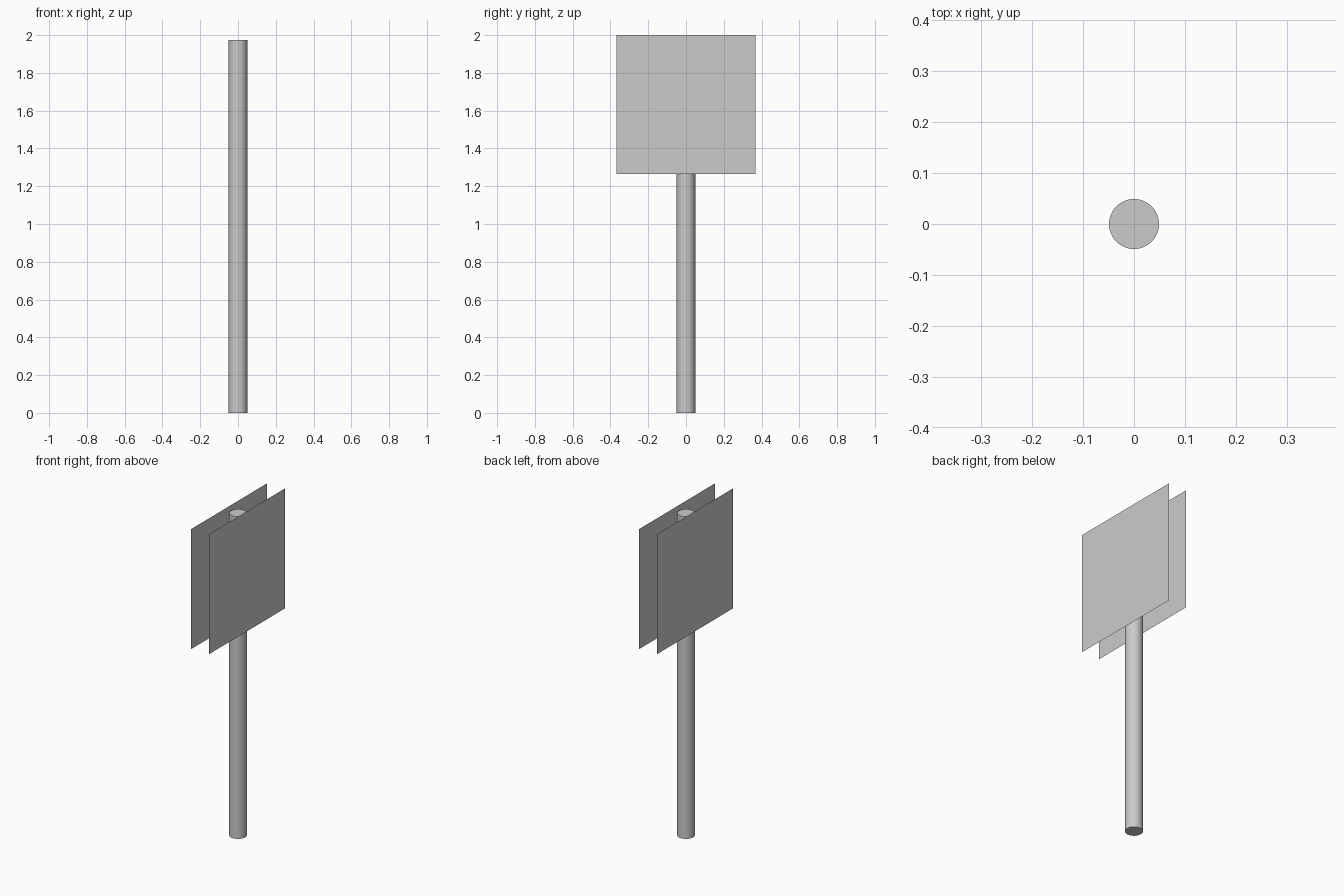
import bpy
import math

cube = bpy.data.objects.get("Cube")
if cube:
    bpy.data.objects.remove(cube, do_unlink=True)

POLE_RADIUS, POLE_HEIGHT = 0.049, 1.975
PANEL_SIZE, PANEL_OFFSET, TOP = 0.735, 0.06, 2.0

grey = bpy.data.materials.new("light grey")
grey.use_nodes = True
colour = (0.6, 0.6, 0.6, 1)
grey.diffuse_color = colour
grey.node_tree.nodes["Principled BSDF"].inputs["Base Color"].default_value = colour


def finish(name):
    obj = bpy.context.object
    obj.name = name
    obj.data.materials.append(grey)
    return obj


# Round post
bpy.ops.mesh.primitive_cylinder_add(
    vertices=48, radius=POLE_RADIUS, depth=POLE_HEIGHT,
    location=(0, 0, POLE_HEIGHT / 2))
finish("post")
bpy.ops.object.shade_smooth_by_angle(angle=math.radians(40))

# Paper-thin square panels on both sides of the post, facing outward
for name, side in (("left_panel", 1), ("right_panel", -1)):
    bpy.ops.mesh.primitive_plane_add(
        size=PANEL_SIZE,
        location=(side * PANEL_OFFSET, 0, TOP - PANEL_SIZE / 2),
        rotation=(0, side * math.pi / 2, 0))
    finish(name)
